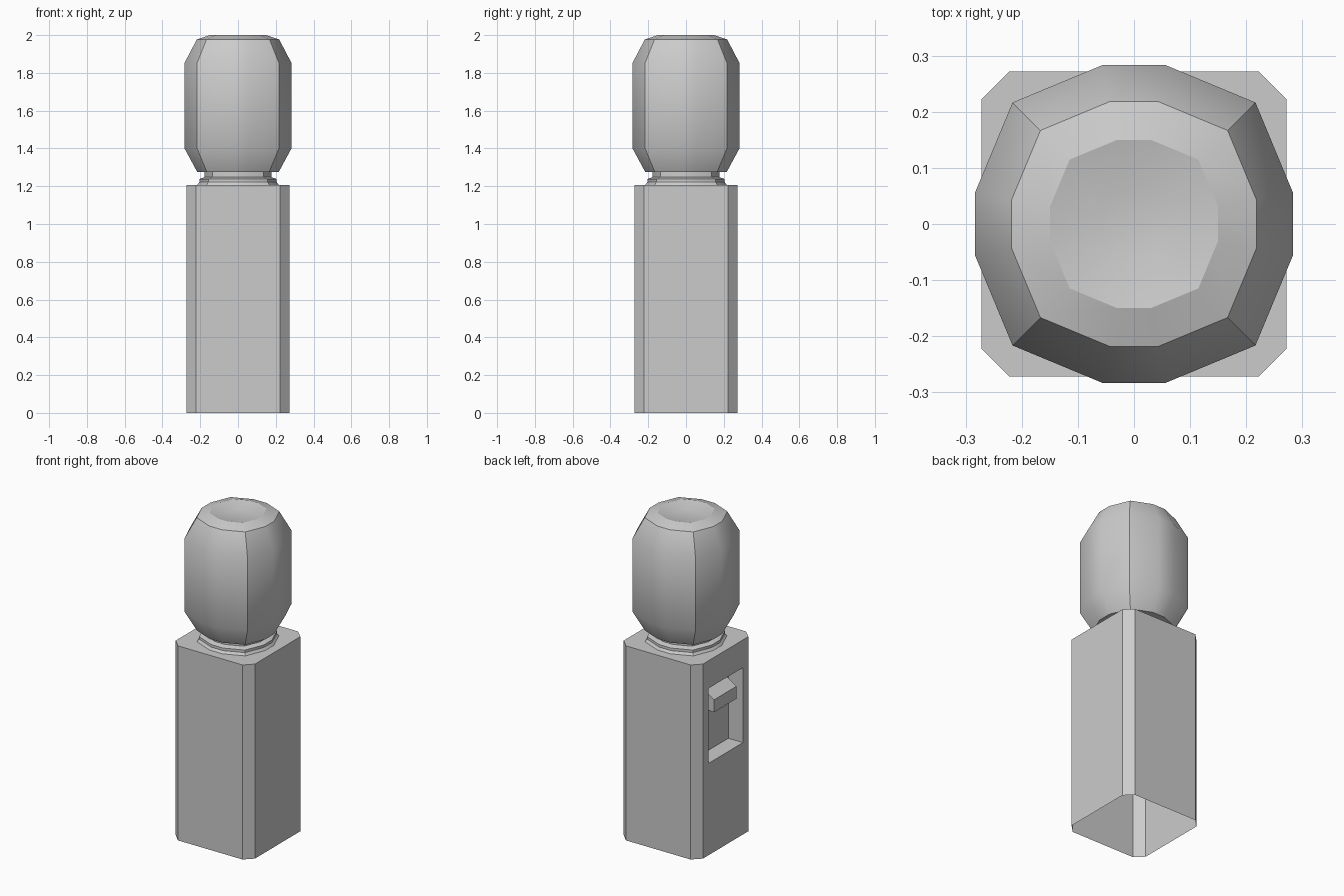
import bpy, bmesh
from math import radians

if "Cube" in bpy.data.objects:
    bpy.data.objects.remove(bpy.data.objects["Cube"])


def make_object(name, bm):
    bmesh.ops.recalc_face_normals(bm, faces=bm.faces[:])
    mesh = bpy.data.meshes.new(name)
    bm.to_mesh(mesh)
    bm.free()
    ob = bpy.data.objects.new(name, mesh)
    bpy.context.collection.objects.link(ob)
    return ob


def lathe(name, profile, cap_end=True):
    """Stack rounded-square 12-sided rings; profile is (half width, z)."""
    quarter = [(1, -0.2), (1, 0.2), (0.765, 0.765)]
    ring = []
    for _ in range(4):
        ring += quarter
        quarter = [(-y, x) for x, y in quarter]
    bm = bmesh.new()
    rows = [[bm.verts.new((x * r, y * r, z)) for x, y in ring] for r, z in profile]
    n = len(ring)
    for a, b in zip(rows, rows[1:]):
        for i in range(n):
            j = (i + 1) % n
            bm.faces.new((a[i], a[j], b[j], b[i]))
    if cap_end:
        bm.faces.new(rows[-1])
    ob = make_object(name, bm)
    bpy.ops.object.select_all(action='DESELECT')
    ob.select_set(True)
    bpy.context.view_layer.objects.active = ob
    bpy.ops.object.shade_smooth_by_angle(angle=radians(30))
    return ob


def prism(name, profile, half_width):
    """Extrude an (x, z) profile evenly along y."""
    bm = bmesh.new()
    sides = [[bm.verts.new((x, y, z)) for x, z in profile]
             for y in (-half_width, half_width)]
    for s in sides:
        bm.faces.new(s)
    a, b = sides
    for i in range(len(a)):
        j = (i + 1) % len(a)
        bm.faces.new((a[i], a[j], b[j], b[i]))
    return make_object(name, bm)


# Cabinet: chamfered square shell, open underneath
W, C, H = 0.272, 0.222, 1.207
outline = [(W, -C), (W, C), (C, W), (-C, W), (-W, C), (-W, -C), (-C, -W), (C, -W)]
bm = bmesh.new()
low = [bm.verts.new((x, y, 0)) for x, y in outline]
top = [bm.verts.new((x, y, H)) for x, y in outline]
walls = [bm.faces.new((low[i], low[(i + 1) % 8], top[(i + 1) % 8], top[i]))
         for i in range(8)]
bm.faces.new(top)
bm.normal_update()

# Dispensing niche, sunk into the -x wall
niche = walls[4]
for x in (-W, -W + 0.1):
    bmesh.ops.inset_individual(bm, faces=[niche], thickness=0.02)
    mid = niche.calc_center_median()
    for v in niche.verts:
        v.co = (x, 0.17 if v.co.y > 0 else -0.17, 1.035 if v.co.z > mid.z else 0.57)
make_object("cabinet", bm)

# Tap housing and the nozzle lip below it
back = -W + 0.1
prism("tap_housing", [(back, 0.98), (-0.21, 0.98), (-0.27, 0.942),
                      (-0.27, 0.865), (back, 0.865)], 0.11)
prism("tap_nozzle", [(back, 0.865), (-0.255, 0.865), (-0.245, 0.85), (back, 0.85)], 0.085)

# Collar holding the bottle
lathe("collar", [(0.216, H), (0.205, 1.222), (0.205, 1.238), (0.178, 1.248)])

# Water bottle with neck, shoulders and dished end
lathe("water_bottle", [(0.177, 1.245), (0.177, 1.276), (0.216, 1.276), (0.283, 1.4),
                       (0.283, 1.853), (0.218, 1.977), (0.15, 2.0), (0.06, 1.98)])
